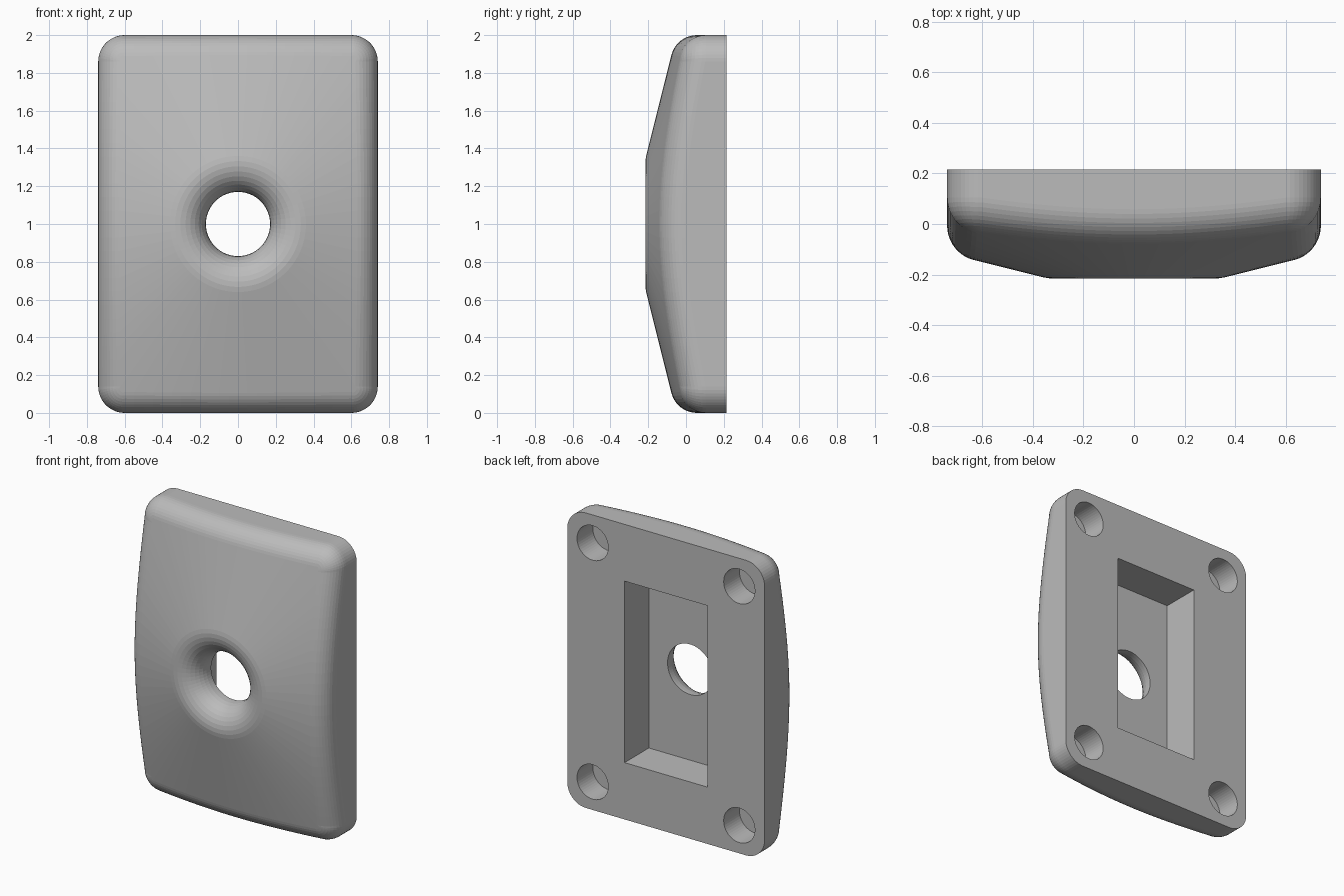
import bpy, bmesh
from math import sin, cos, pi, atan
from mathutils import Vector

cube = bpy.data.objects.get("Cube")
if cube:
    bpy.data.objects.remove(cube, do_unlink=True)

W, H, BACK = 0.74, 1.0, 0.215      # half width, half height, back plane
EDGE, SLOPE = 0.14, 0.25           # outer rounding, slope of the conical front
HOLE, LIP = 0.17, 0.153            # centre hole radius, rounding of its mouth
TILT = atan(SLOPE)
RIM = HOLE + LIP * (1 + sin(TILT))  # where the mouth meets the cone
FLOOR = -0.045                     # depth plane of the back pocket
SCREW_FLOOR = BACK - 0.17          # depth plane of the mounting holes

mat = bpy.data.materials.new("plain grey")
grey = (0.5, 0.5, 0.5, 1)
mat.diffuse_color = grey
mat.use_nodes = True
mat.node_tree.nodes["Principled BSDF"].inputs["Base Color"].default_value = grey


def cone(r):
    return -0.211 + SLOPE * (r - RIM)


def outline(corner_steps=12, side_steps=24):
    """Rounded rectangle as (point, outward normal) pairs in x, z."""
    pts = []
    for q, (sx, sz) in enumerate([(1, 1), (-1, 1), (-1, -1), (1, -1)]):
        c = Vector((sx * (W - EDGE), sz * (H - EDGE)))
        for i in range(corner_steps + 1):
            a = (q + i / corner_steps) * pi / 2
            n = Vector((cos(a), sin(a)))
            pts.append((c + n * EDGE, n))
        side = (-sx * 2 * (W - EDGE), 0) if q % 2 == 0 else (0, -sz * 2 * (H - EDGE))
        start, step = pts[-1][0], Vector(side) / side_steps
        pts += [(start + step * i, n) for i in range(1, side_steps)]
    return pts


def section(p, n, arc=10):
    """Cross-section from the back rim, over the front, into the hole."""
    a = atan(SLOPE * n.dot(p.normalized()))
    inner = p - n * EDGE * (1 - sin(a))
    yc = cone(inner.length) + EDGE * cos(a)
    out = [(p, BACK)]
    for i in range(arc + 1):
        f = (pi / 2 - a) * i / arc
        out.append((p - n * EDGE * (1 - cos(f)), yc - EDGE * sin(f)))
    d = inner.normalized()
    mid_r = (inner.length + RIM) / 2
    out.append((d * mid_r, cone(mid_r)))
    yl = cone(RIM) + LIP * cos(TILT)
    for i in range(arc + 1):
        f = pi / 2 - TILT + (pi / 2 + TILT) * i / arc
        out.append((d * (HOLE + LIP + LIP * cos(f)), yl - LIP * sin(f)))
    out.append((d * HOLE, FLOOR))
    return out


bm = bmesh.new()


def ring(points, y):
    return [bm.verts.new((x, y, z + H)) for x, z in points]


def bridge(a, b):
    for i in range(len(a)):
        k = (i + 1) % len(a)
        bm.faces.new((a[i], a[k], b[k], b[i]))


def fill(*loops):
    """Flat face bounded by the first loop, with the others as holes."""
    edges = []
    for loop in loops:
        for i, v in enumerate(loop):
            pair = (v, loop[(i + 1) % len(loop)])
            edges.append(bm.edges.get(pair) or bm.edges.new(pair))
    bmesh.ops.triangle_fill(bm, edges=edges, use_beauty=True, normal=(0, 1, 0))


# Front shell, from the back rim to the throat of the hole
columns = [section(*o) for o in outline()]
shell = [[bm.verts.new((p.x, y, p.y + H)) for p, y in row] for row in zip(*columns)]
for a, b in zip(shell, shell[1:]):
    bridge(a, b)

# Rectangular pocket in the back, pierced by the hole
corners = [(0.31, 0.615), (-0.31, 0.615), (-0.31, -0.615), (0.31, -0.615)]
pocket, pocket_floor = ring(corners, BACK), ring(corners, FLOOR)
bridge(pocket, pocket_floor)
fill(pocket_floor, shell[-1])

# Four blind mounting holes
mouths = []
for x in (-0.55, 0.55):
    for z in (-0.81, 0.81):
        circle = [(x + 0.117 * cos(i * pi / 24), z + 0.117 * sin(i * pi / 24)) for i in range(48)]
        mouth, bottom = ring(circle, BACK), ring(circle, SCREW_FLOOR)
        bridge(mouth, bottom)
        bm.faces.new(bottom)
        mouths.append(mouth)

# Flat back around the pocket and holes
fill(shell[0], pocket, *mouths)

bmesh.ops.recalc_face_normals(bm, faces=bm.faces[:])
mesh = bpy.data.meshes.new("wall_plate")
bm.to_mesh(mesh)
bm.free()
mesh.materials.append(mat)
plate = bpy.data.objects.new("wall_plate", mesh)
bpy.context.scene.collection.objects.link(plate)

for o in bpy.context.view_layer.objects:
    o.select_set(o == plate)
bpy.context.view_layer.objects.active = plate
bpy.ops.object.shade_smooth_by_angle(angle=pi / 6)
